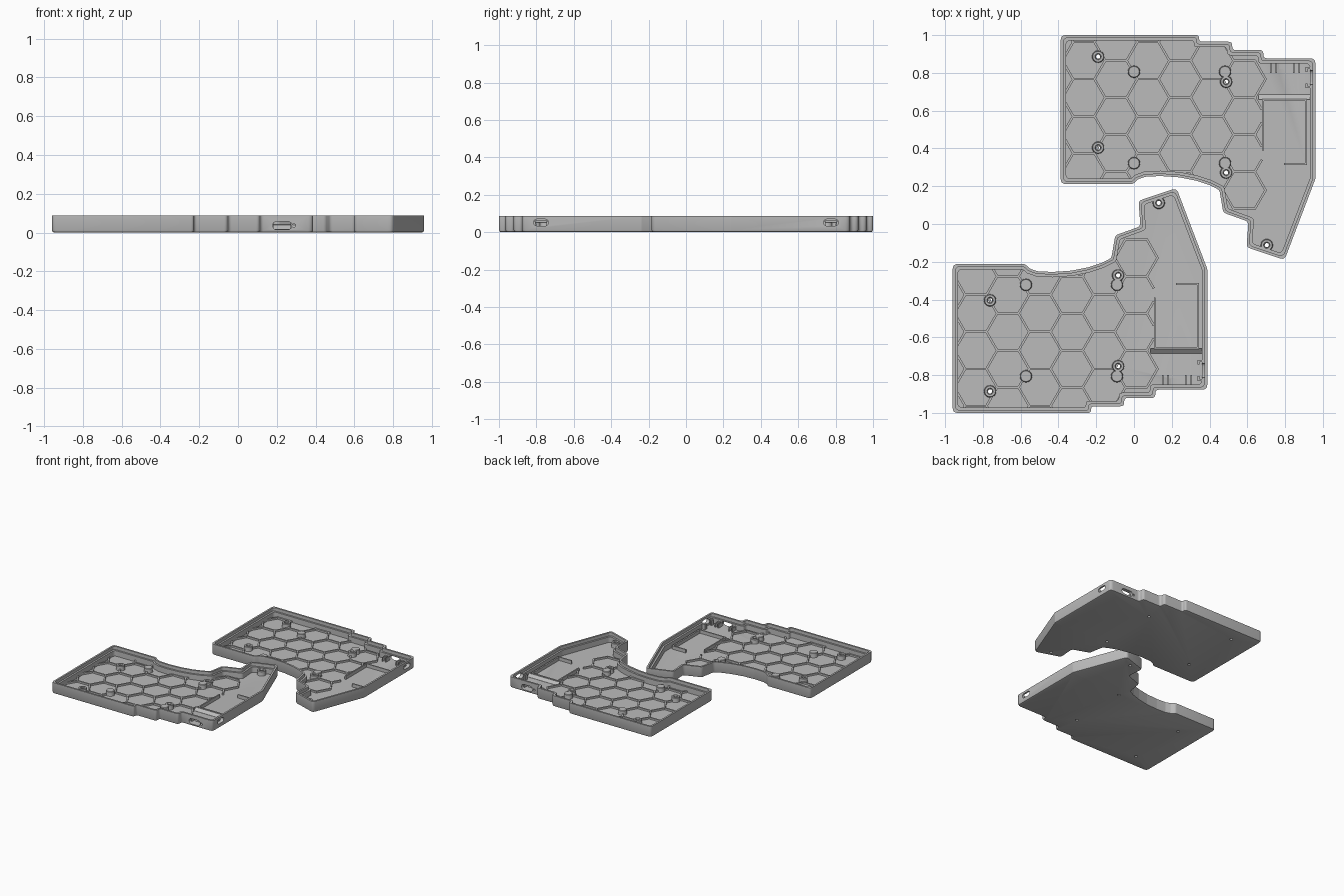
import bpy, bmesh, math
from mathutils import Vector

if "Cube" in bpy.data.objects:
    bpy.data.objects.remove(bpy.data.objects["Cube"])

grey = bpy.data.materials.new("case_grey")
grey.diffuse_color = (0.5, 0.5, 0.5, 1)
grey.use_nodes = True
grey.node_tree.nodes["Principled BSDF"].inputs["Base Color"].default_value = grey.diffuse_color

# Case half seen from above, clockwise from the rear left corner
OUTLINE = [(-.388, 1), (.345, 1), (.345, .965), (.52, .965), (.52, .921), (.685, .921),
           (.685, .877), (.96, .877), (.96, .238), (.797, -.19), (.596, -.123),
           (.606, .012), (.473, .06), (.452, .18), (.40, .206), (.33, .229), (.24, .247),
           (.14, .254), (.06, .25), (.02, .236), (-.005, .212), (-.388, .212)]
SHIFT = .572      # sideways offset of the mirrored half
FLOOR = .018


def inset(pts, d):
    """Move every edge inwards by d."""
    out = []
    for i, p in enumerate(pts):
        p, a, b = Vector(p), Vector(pts[i - 1]), Vector(pts[(i + 1) % len(pts)])
        u, v = (p - a).normalized(), (b - p).normalized()
        n1, n2 = Vector((u.y, -u.x)), Vector((v.y, -v.x))
        out.append(p + (n1 + n2) * (d / (1 + n1.dot(n2))))
    return out


def rounded(pts, r=.026, steps=4):
    """Replace each corner with a short arc."""
    out = []
    for i, p in enumerate(pts):
        a, b = pts[i - 1] - p, pts[(i + 1) % len(pts)] - p
        turn = math.pi - a.angle(b)
        t = min(r * math.tan(turn / 2), .45 * a.length, .45 * b.length)
        s, e = p + a.normalized() * t, p + b.normalized() * t
        for k in range(steps + 1):
            f = k / steps
            out.append(s * (1 - f) ** 2 + p * 2 * f * (1 - f) + e * f * f)
    return out


def inside(p, poly):
    hit = False
    for i, a in enumerate(poly):
        b = poly[i - 1]
        if (a.y > p.y) != (b.y > p.y) and p.x < (b.x - a.x) * (p.y - a.y) / (b.y - a.y) + a.x:
            hit = not hit
    return hit


def finish(bm, name, flip):
    """Place the part on its half and turn it into an object."""
    if flip:
        for v in bm.verts:
            v.co.x, v.co.y = v.co.x - SHIFT, -v.co.y
    bmesh.ops.recalc_face_normals(bm, faces=bm.faces)
    me = bpy.data.meshes.new(name)
    bm.to_mesh(me)
    bm.free()
    me.materials.append(grey)
    ob = bpy.data.objects.new(name, me)
    bpy.context.collection.objects.link(ob)
    return ob


def loft(bm, rings, cap=True):
    loops = [[bm.verts.new(p) for p in ring] for ring in rings]
    n = len(loops[0])
    pairs = list(zip(loops, loops[1:])) + ([] if cap else [(loops[-1], loops[0])])
    for a, b in pairs:
        for i in range(n):
            bm.faces.new((a[i], a[(i + 1) % n], b[(i + 1) % n], b[i]))
    if cap:
        bm.faces.new(loops[0])
        bm.faces.new(loops[-1])


def box(bm, x0, x1, y0, y1, z0, z1):
    loft(bm, [[(x0, y0, z), (x1, y0, z), (x1, y1, z), (x0, y1, z)] for z in (z0, z1)])


def lathe(bm, x, y, profile, cap=True, n=24):
    loft(bm, [[(x + r * math.cos(i * math.tau / n), y + r * math.sin(i * math.tau / n), z)
               for i in range(n)] for r, z in profile], cap)


def slot(bm, axis, centre, width, height, depth, n=8):
    """Rounded through-slot along the x or y axis."""
    r = height / 2
    prof = []
    for side in (1, -1):
        for k in range(n + 1):
            t = -math.pi / 2 + math.pi * k / n
            prof.append((side * (width / 2 - r + r * math.cos(t)), side * r * math.sin(t)))
    c = Vector(centre)
    rings = []
    for d in (-depth, depth):
        rings.append([c + (Vector((d, u, w)) if axis == 'x' else Vector((u, d, w))) for u, w in prof])
    loft(bm, rings)


BOSSES = [(-.19, .886), (-.19, .404), (.488, .753), (.488, .272), (.703, -.112)]
PEGS = [(0, .806), (0, .322), (.482, .806), (.482, .322)]


def build_half(side, flip):
    # tray with rounded lower edge, rim and inner ledge
    bm = bmesh.new()
    profile = [(.012, 0), (.0035, .0035), (0, .012), (0, .088), (.014, .088),
               (.014, .062), (.028, .062), (.028, FLOOR)]
    loft(bm, [[(p.x, p.y, z) for p in rounded(inset(OUTLINE, d))] for d, z in profile])
    tray = finish(bm, side + "_tray", flip)

    # openings: cable port, reset pinhole, power switch and screw holes
    pin_x = .86 if flip else .738
    bm = bmesh.new()
    slot(bm, 'y', (.80, .87, .036), .10, .042, .05)
    slot(bm, 'y', (pin_x, .87, .036), .0182, .018, .05)
    slot(bm, 'x', (.95, .775, .052), .08, .036, .05)
    for x, y in BOSSES:
        lathe(bm, x, y, [(.011, -.02), (.011, .04)], n=16)
    cutter = finish(bm, side + "_cutter", flip)
    cutter.hide_render = True
    mod = tray.modifiers.new("openings", 'BOOLEAN')
    mod.operation, mod.solver, mod.object = 'DIFFERENCE', 'EXACT', cutter
    bpy.ops.object.select_all(action='DESELECT')
    bpy.context.view_layer.objects.active = tray
    tray.select_set(True)
    bpy.ops.object.modifier_apply(modifier=mod.name)
    bpy.data.objects.remove(cutter)
    bpy.ops.object.shade_smooth_by_angle(angle=math.radians(35))

    # honeycomb ribs, trimmed to the tray and the battery bay
    area = inset(OUTLINE, .022)
    R, pitch = .1132, .196
    edges = {}
    for k in range(-3, 4):
        for j in range(-1, 5):
            cx, cy = .074 + .1698 * k, .865 - pitch * j - (pitch / 2 if k % 2 else 0)
            if k == 3 and not .1 < cy < .8:
                continue
            pts = [Vector((cx + R * math.cos(a * math.pi / 3), cy + R * math.sin(a * math.pi / 3)))
                   for a in range(6)]
            for i in range(6):
                mid = (pts[i] + pts[i - 1]) / 2
                edges[(round(mid.x, 2), round(mid.y, 2))] = (pts[i - 1], pts[i])
    bm = bmesh.new()
    for a, b in edges.values():
        run = [p for p in (a.lerp(b, s / 24) for s in range(25))
               if inside(p, area) and not (p.x > .677 and .32 < p.y < .67)]
        if len(run) < 3:
            continue
        u = (b - a).normalized() * .003
        n = Vector((-u.y, u.x)) * 2
        s, e = run[0] - u, run[-1] + u
        loft(bm, [[(*p, z) for p in (s + n, e + n, e - n, s - n)] for z in (.01, .032)])
    finish(bm, side + "_honeycomb_ribs", flip)

    # hollow screw bosses and solid support pegs
    bm = bmesh.new()
    for x, y in BOSSES:
        lathe(bm, x, y, [(.012, .012), (.034, .012), (.031, .024), (.031, .052), (.028, .055),
                         (.017, .055), (.015, .05), (.012, .05)], cap=False)
    for x, y in PEGS:
        lathe(bm, x, y, [(.034, .012), (.031, .024), (.031, .052), (.028, .055)])
    posts = finish(bm, side + "_posts", flip)
    bpy.ops.object.select_all(action='DESELECT')
    bpy.context.view_layer.objects.active = posts
    posts.select_set(True)
    bpy.ops.object.shade_smooth_by_angle(angle=math.radians(35))

    # battery bay walls with a sloped strip behind the rear wall
    bm = bmesh.new()
    box(bm, .677, .687, .39, .66, .012, .045)
    box(bm, .677, .915, .652, .662, .012, .045)
    box(bm, .905, .917, .316, .662, .012, .045)
    box(bm, .795, .917, .312, .322, .012, .045)
    loft(bm, [[(x, .66, .012), (x, .685, .012), (x, .685, FLOOR + .001), (x, .66, .04)]
              for x in (.66, .935)])
    finish(bm, side + "_battery_bay", flip)

    # clips beside the cable port and bracket around the switch
    bm = bmesh.new()
    for x in (.738, .86):
        for dx in (-.014, .014):
            box(bm, x + dx - .004, x + dx + .004, .80, .855, .012, .048)
    for y in (.725, .825):
        box(bm, .915, .935, y - .005, y + .005, .012, .06)
    box(bm, .908, .918, .72, .745, .012, .06)
    box(bm, .908, .918, .805, .83, .012, .06)
    finish(bm, side + "_connector_clips", flip)


build_half("rear", False)
build_half("front", True)
